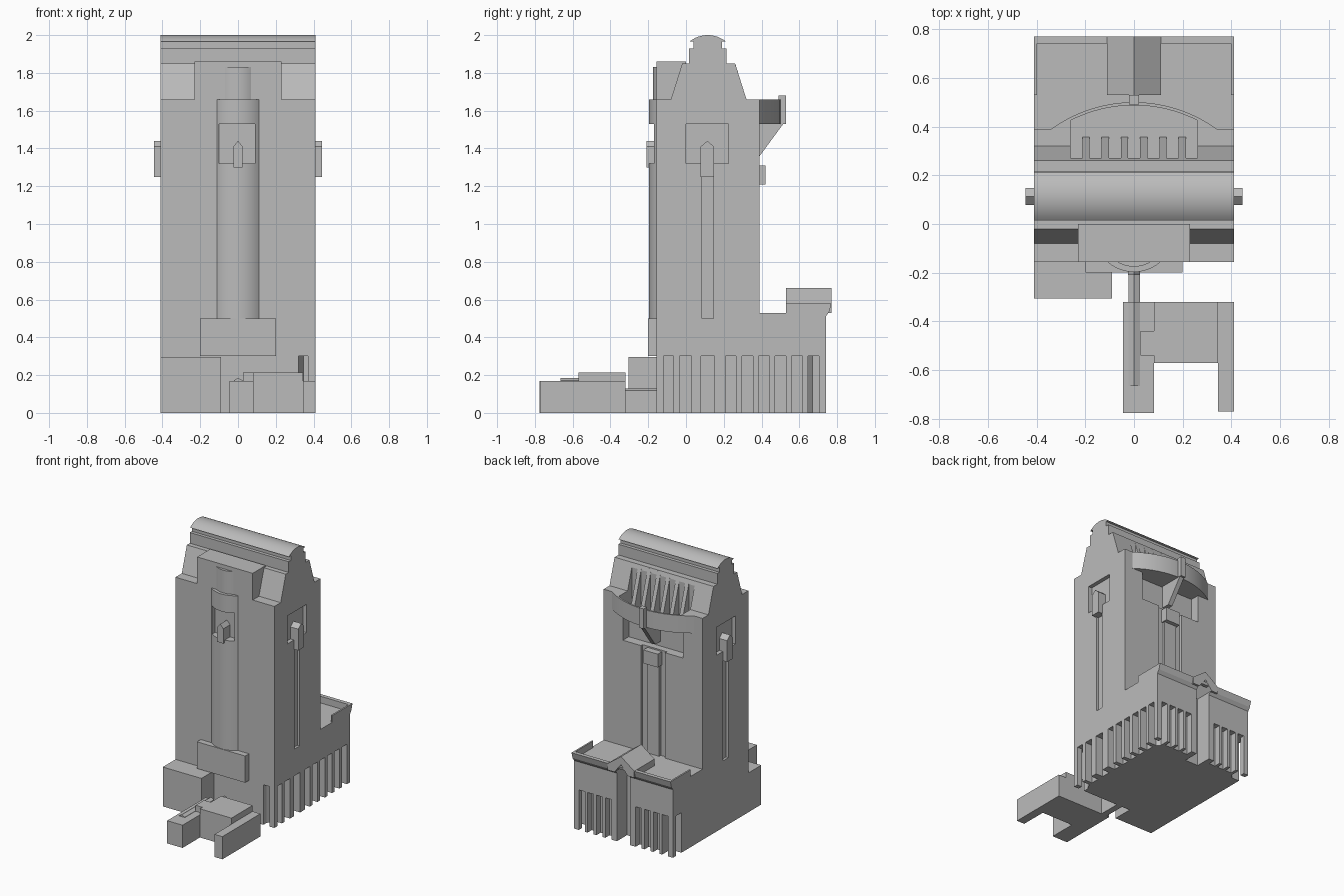
import bpy, bmesh, math

if "Cube" in bpy.data.objects:
    bpy.data.objects.remove(bpy.data.objects["Cube"])

STONE = (0.5, 0.5, 0.5, 1)
stone = bpy.data.materials.new("grey stone")
stone.use_nodes = True
stone.diffuse_color = STONE
stone.node_tree.nodes["Principled BSDF"].inputs["Base Color"].default_value = STONE


def prism(name, axis, pts, lo, hi):
    """Extrude a 2D outline along an axis from lo to hi."""
    place = {"x": lambda p, t: (t, p[0], p[1]),
             "y": lambda p, t: (p[0], t, p[1]),
             "z": lambda p, t: (p[0], p[1], t)}[axis]
    bm = bmesh.new()
    a = [bm.verts.new(place(p, lo)) for p in pts]
    b = [bm.verts.new(place(p, hi)) for p in pts]
    bm.faces.new(a)
    bm.faces.new(b[::-1])
    for i in range(len(pts)):
        j = (i + 1) % len(pts)
        bm.faces.new((a[i], a[j], b[j], b[i]))
    bmesh.ops.recalc_face_normals(bm, faces=bm.faces)
    mesh = bpy.data.meshes.new(name)
    bm.to_mesh(mesh)
    bm.free()
    mesh.materials.append(stone)
    ob = bpy.data.objects.new(name, mesh)
    bpy.context.collection.objects.link(ob)
    return ob


def box(name, x0, x1, y0, y1, z0, z1):
    return prism(name, "z", [(x0, y0), (x1, y0), (x1, y1), (x0, y1)], z0, z1)


def cut(targets, cutter):
    """Subtract the cutter from every target, then discard it."""
    cutter.hide_render = True
    for ob in targets:
        mod = ob.modifiers.new("cut", "BOOLEAN")
        mod.operation, mod.solver, mod.object = "DIFFERENCE", "EXACT", cutter
        bpy.context.view_layer.update()
        deps = bpy.context.evaluated_depsgraph_get()
        mesh = bpy.data.meshes.new_from_object(ob.evaluated_get(deps))
        ob.modifiers.clear()
        ob.data = mesh
    bpy.data.objects.remove(cutter)


def smooth(ob):
    bpy.ops.object.select_all(action="DESELECT")
    ob.select_set(True)
    bpy.context.view_layer.objects.active = ob
    bpy.ops.object.shade_smooth_by_angle(angle=math.radians(25))


def arc(half, base, rise, n=16):
    """Shallow circular arc from (-half, base) to (half, base)."""
    r = (half * half + rise * rise) / (2 * abs(rise))
    s = math.copysign(1, rise)
    a = math.asin(half / r)
    angles = [-a + 2 * a * i / n for i in range(n + 1)]
    return [(r * math.sin(t), base + rise - s * r * (1 - math.cos(t))) for t in angles]


W = 0.41        # half width of the tower
FRONT, BACK = -0.155, 0.39

# Tower shaft and stepped gable roof
tower = box("tower_shaft", -W, W, FRONT, BACK, 0.3, 1.66)
roof = prism("gable_roof", "x", [
    (-0.08, 1.66), (-0.02, 1.85), (0.015, 1.85), (0.015, 1.93), (0.04, 1.93),
    (0.04, 1.975), (0.19, 1.975), (0.19, 1.93), (0.215, 1.93), (0.215, 1.85),
    (0.26, 1.85), (0.32, 1.66)], -W, W)
cap = [(y + 0.115, z) for y, z in arc(0.097, 1.965, 0.035)]
smooth(prism("barrel_cap", "x", cap, -W, W))
box("front_parapet", -0.23, 0.23, FRONT, 0.0, 1.66, 1.86)

# Bowed front strips and the plinth beneath
bow = prism("front_bow", "z", arc(0.11, FRONT, -0.042) + [(0.11, -0.14), (-0.11, -0.14)], 0.5, 1.66)
upper = prism("upper_bow", "z", arc(0.07, FRONT, -0.02) + [(0.07, -0.14), (-0.07, -0.14)], 1.66, 1.83)
smooth(upper)
box("front_plinth", -0.2, 0.2, -0.2, FRONT, 0.3, 0.5)
cut([tower, bow], box("front_niche", -0.1, 0.09, -0.3, -0.13, 1.32, 1.53))
smooth(bow)


def pointed(half, centre, z0, z1):
    return [(centre - half, z0), (centre + half, z0), (centre + half, z1 - 0.03),
            (centre, z1), (centre - half, z1 - 0.03)]


prism("front_pillar", "y", pointed(0.025, 0, 1.3, 1.44), -0.21, -0.12)

# Side niches, slots and pillars
for s, side in ((1, "left"), (-1, "right")):
    def span(a, b):
        return sorted((s * a, s * b))
    cut([tower], box("niche", *span(0.38, 0.5), 0.0, 0.225, 1.32, 1.53))
    cut([tower], box("slot", *span(0.39, 0.5), 0.085, 0.145, 0.5, 1.33))
    prism(side + "_pillar", "x", pointed(0.035, 0.113, 1.25, 1.44), *span(0.37, 0.445))

# Curved rear balcony with sloping fins
outer = [(-0.34, 0.33)] + arc(0.34, BACK, 0.11) + [(0.34, 0.33)]
balcony = prism("balcony", "z", outer, 1.53, 1.66)
inner = [(-0.26, 0.27)] + arc(0.26, 0.425, 0.062) + [(0.26, 0.27)]
cut([tower, roof, balcony], prism("balcony_well", "z", inner, 1.54, 1.84))
smooth(balcony)
for i in range(6):
    x = -0.197 + 0.079 * i
    prism("balcony_fin", "x", [(0.255, 1.845), (0.262, 1.845), (0.357, 1.54), (0.255, 1.54)],
          x - 0.015, x + 0.015)
box("balcony_pier", -0.02, 0.02, 0.49, 0.53, 1.53, 1.68)
prism("balcony_bracket", "x", [(0.33, 1.36), (BACK, 1.36), (0.515, 1.53), (0.33, 1.53)], -0.018, 0.018)

# Rear niche and ribbed strip
cut([tower], box("rear_niche", -0.25, 0.25, 0.32, 0.5, 1.32, 1.53))
cut([tower], box("rear_strip", -0.1, 0.1, 0.37, 0.5, 0.53, 1.33))
box("rear_rib", -0.05, 0.05, 0.36, BACK, 0.53, 1.3)
box("rear_corbel", -0.06, 0.06, 0.36, 0.42, 1.21, 1.31)

# Rear annex with flared cornice and gabled porch
annex = prism("annex", "x", [
    (BACK, 0.3), (0.74, 0.3), (0.74, 0.51), (0.758, 0.535), (0.77, 0.58),
    (0.74, 0.58), (0.74, 0.53), (BACK, 0.53)], -W, W)
for s in (-1, 1):
    box("annex_parapet", min(s * W, s * 0.398), max(s * W, s * 0.398), 0.53, 0.74, 0.53, 0.58)

# Base core with cut corners
core = prism("base_core", "z", [
    (-W, FRONT), (0.32, FRONT), (0.32, -0.12), (0.35, -0.06), (0.35, 0.64), (0.3, 0.69),
    (-0.3, 0.69), (-0.35, 0.64), (-W, 0.64)], 0, 0.3)
cut([annex, core], box("porch_gap", -0.055, 0.055, 0.62, 0.9, -0.1, 0.56))
prism("porch_gable", "y", [(-0.11, 0.53), (-0.055, 0.53), (0, 0.6), (0.055, 0.53), (0.11, 0.53),
                           (0.11, 0.58), (0, 0.66), (-0.11, 0.58)], 0.53, 0.77)

# Piers around the base: each one fills the space between two openings
side_gaps = [(-0.12, -0.065), (-0.035, 0.03), (0.08, 0.15), (0.21, 0.265)]
side_gaps += [(0.297 + 0.0875 * i, 0.355 + 0.0875 * i) for i in range(5)]
for (_, start), (end, _) in zip(side_gaps, side_gaps[1:]):
    box("side_pier", 0.34, W, start, end, 0, 0.3)
box("front_corner_pier", 0.37, W, FRONT, -0.12, 0, 0.3)
for s in (-1, 1):
    edges = [(W, 0.37)] + [(0.32 - 0.073 * i, 0.297 - 0.073 * i) for i in range(3)] + [(0.101, 0.055)]
    for a, b in edges:
        corner = a == W
        box("rear_pier", min(s * a, s * b), max(s * a, s * b),
            0.705 if corner else 0.67, 0.74, 0, 0.3)

# Low forecourt blocks
box("corner_block", -W, -0.09, -0.305, FRONT, 0, 0.295)
box("forecourt_right_wing", -0.045, 0.083, -0.775, -0.32, 0, 0.17)
box("forecourt_left_wing", 0.345, W, -0.77, -0.32, 0, 0.17)
box("forecourt_hall", 0.083, 0.345, -0.57, -0.32, 0, 0.215)
box("forecourt_hall_bay", 0.027, 0.083, -0.54, -0.44, 0, 0.215)
prism("forecourt_ridge", "y", [(-0.022, 0.16), (0.025, 0.16), (0.025, 0.172), (0, 0.185), (-0.022, 0.172)],
      -0.665, -0.32)
prism("forecourt_link", "y", [(-0.022, 0), (0.025, 0), (0.025, 0.118), (0, 0.13), (-0.022, 0.118)],
      -0.32, FRONT)
